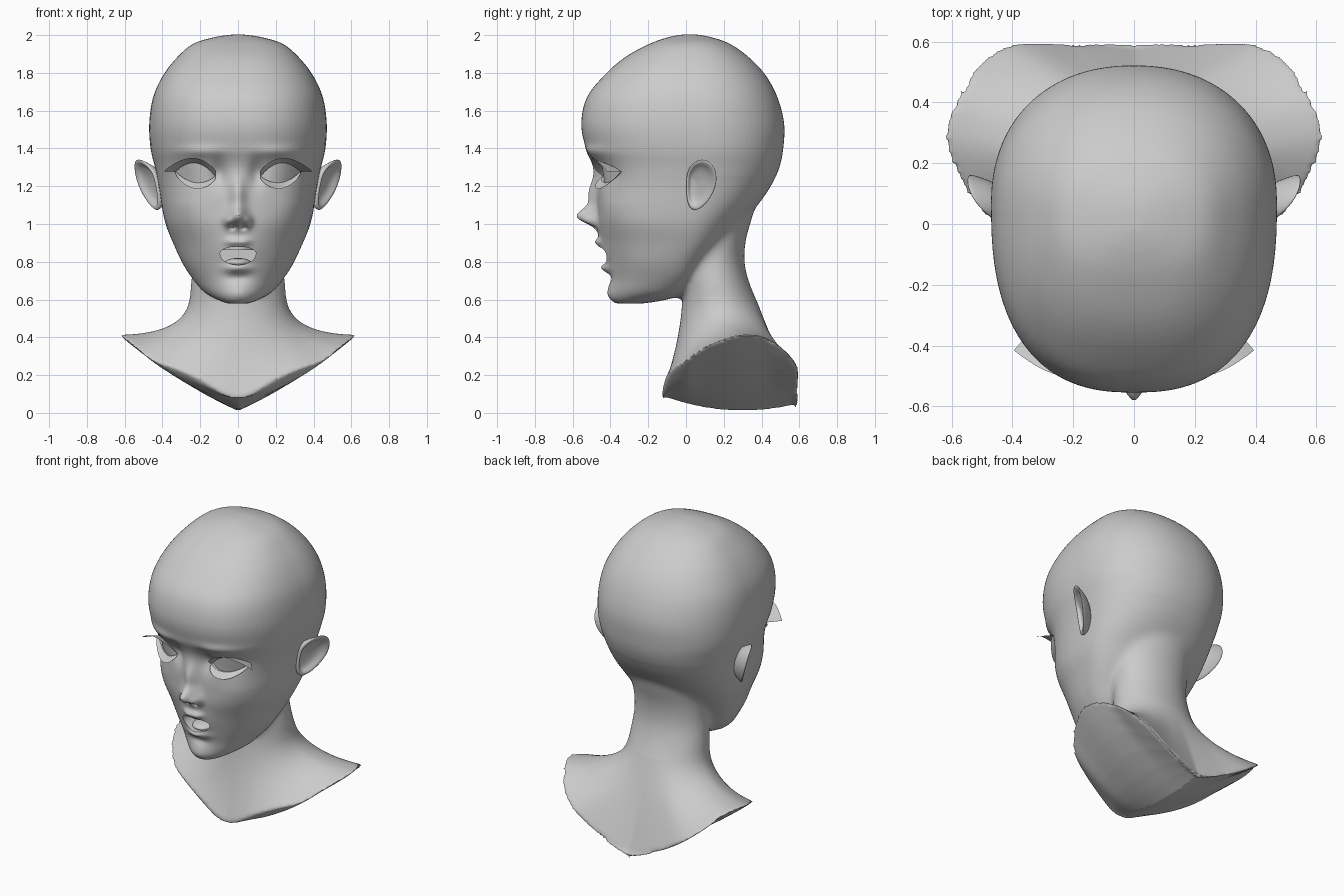
import bpy, bmesh, math
from mathutils import Vector
from mathutils.bvhtree import BVHTree

if "Cube" in bpy.data.objects:
    bpy.data.objects.remove(bpy.data.objects["Cube"])

clay = bpy.data.materials.new("clay grey")
clay.use_nodes = True
COLOUR = (0.6, 0.6, 0.6, 1)
clay.diffuse_color = COLOUR
clay.node_tree.nodes["Principled BSDF"].inputs["Base Color"].default_value = COLOUR


def make(name, bm):
    mesh = bpy.data.meshes.new(name)
    bm.to_mesh(mesh)
    bm.free()
    mesh.materials.append(clay)
    mesh.shade_smooth()
    obj = bpy.data.objects.new(name, mesh)
    bpy.context.collection.objects.link(obj)
    return obj


def loft(bm, rings, caps=True):
    loops = [[bm.verts.new(p) for p in ring] for ring in rings]
    for a, b in zip(loops, loops[1:]):
        for i in range(len(a)):
            j = (i + 1) % len(a)
            bm.faces.new((a[i], a[j], b[j], b[i]))
    if caps:
        bm.faces.new(loops[0])
        bm.faces.new(loops[-1])
    return loops


def grid(name, nu, nv, func):
    # Open sheet: u runs from -1 to 1, v from 0 to 1
    bm = bmesh.new()
    rows = [[bm.verts.new(func(2 * i / nu - 1, j / nv)) for i in range(nu + 1)]
            for j in range(nv + 1)]
    for a, b in zip(rows, rows[1:]):
        for i in range(nu):
            bm.faces.new((a[i], a[i + 1], b[i + 1], b[i]))
    return make(name, bm)


def catmull(rows, steps):
    out = []
    for i in range(len(rows) - 1):
        p = [rows[max(0, min(len(rows) - 1, i + k))] for k in (-1, 0, 1, 2)]
        for s in range(steps):
            t = s / steps
            out.append([b + 0.5 * t * (c - a + t * (2*a - 5*b + 4*c - d + t * (3*(b - c) + d - a)))
                        for a, b, c, d in zip(*p)])
    return out + [list(rows[-1])]


def evaluated(obj):
    deps = bpy.context.evaluated_depsgraph_get()
    bm = bmesh.new()
    bm.from_mesh(obj.evaluated_get(deps).to_mesh())
    bpy.data.objects.remove(obj)
    return bm


# Skull and jaw: height, front, widest point, back, half width
HEAD = [
    (.58, -.37, -.30, -.22, .06), (.60, -.395, -.25, -.10, .11), (.64, -.405, -.15, .02, .18),
    (.72, -.405, -.08, .08, .25), (.80, -.415, -.05, .13, .30), (.90, -.44, 0, .21, .345),
    (1.0, -.465, .02, .29, .385), (1.1, -.47, .05, .38, .405), (1.2, -.475, .07, .45, .42),
    (1.3, -.49, .08, .495, .44), (1.4, -.53, .08, .515, .463), (1.53, -.555, .06, .52, .47),
    (1.67, -.525, .05, .485, .45), (1.79, -.43, .04, .42, .395), (1.885, -.32, .04, .33, .32),
    (1.955, -.19, .03, .23, .235), (1.99, -.09, .03, .13, .12), (2.003, -.02, .03, .06, .03)]


def head_ring(row, n=72):
    z, front, mid, back, w = row
    power = 2 + 0.5 * max(0, min(1, (z - .7) / .4))
    ring = []
    for i in range(n):
        a = math.tau * i / n
        s, c = math.sin(a), math.cos(a)
        e = 2 / (power if c > 0 else 2.2)
        depth = mid - front if c > 0 else back - mid
        ring.append((math.copysign(abs(s) ** e, s) * w,
                     mid - math.copysign(abs(c) ** e, c) * depth, z))
    return ring


body = bmesh.new()
loft(body, [head_ring(r) for r in catmull(HEAD, 4)])

# Neck flaring into the cut shoulders
NECK = [(1.2, .02, .38, .2), (1.05, 0, .355, .24), (.92, -.01, .318, .24), (.8, -.02, .31, .24),
        (.7, -.02, .332, .25), (.62, -.02, .364, .255)]
RIM = [(0, -.125, .09), (.09, -.125, .12), (.2, -.11, .18), (.33, -.07, .235), (.46, 0, .28),
       (.55, .1, .35), (.62, .25, .405), (.61, .36, .412), (.57, .44, .39), (.515, .525, .33),
       (.4, .595, .24), (.2, .585, .14), (0, .58, .05)]
HALF = 48
rim = catmull(RIM, 4)
rim += [[-x, y, z] for x, y, z in rim[-2:0:-1]]


def neck_ring(row):
    z, front, back, w = row
    return [Vector((w * math.sin(math.pi * i / HALF),
                    (front + back) / 2 - (back - front) / 2 * math.cos(math.pi * i / HALF), z))
            for i in range(2 * HALF)]


rings = [neck_ring(r) for r in catmull(NECK, 4)]
collar = rings[-1]
for k in range(1, 15):
    t = k / 14
    ring = []
    for i, (p, q) in enumerate(zip(collar, rim)):
        bend = Vector((p.x * 1.04, p.y + .04 * (1 - math.cos(math.pi * i / HALF)), .42))
        ring.append(p * (1 - t) ** 2 + bend * 2 * t * (1 - t) + Vector(q) * t * t)
    rings.append(ring)
# Keel-shaped underside, closing onto a centre line
for s in (.85, .7, .5, .3, .15, .0):
    rings.append([(x * s, y, z * s + (.01 + .45 * (y - .3) ** 2) * (1 - s) - .12 * s * (1 - s))
                  for x, y, z in rim])
loops = loft(body, rings, caps=False)
body.faces.new(loops[0])
bmesh.ops.remove_doubles(body, verts=body.verts, dist=.0005)
bmesh.ops.recalc_face_normals(body, faces=body.faces)

# Fuse into one skin
skin = make("skin", body)
remesh = skin.modifiers.new("fuse", "REMESH")
remesh.mode = "VOXEL"
remesh.voxel_size = .01
soften = skin.modifiers.new("soften", "SMOOTH")
soften.factor, soften.iterations = .5, 8
bm = evaluated(skin)
joint = [v for v in bm.verts if .6 < v.co.z < 1.25 and v.co.y > -.12]
for _ in range(40):
    bmesh.ops.smooth_vert(bm, verts=joint, factor=.5, use_axis_x=True, use_axis_y=True, use_axis_z=True)

# Facial relief: x, z, spread x, spread z, height (mirrored when x is not 0)
RELIEF = [
    (0, 1.04, .045, .05, .10), (0, 1.15, .04, .09, .045), (.05, 1.015, .025, .03, .04),  # nose
    (.028, .985, .014, .012, -.035),                                                   # nostrils
    (.22, 1.27, .11, .065, -.02), (.1, 1.27, .04, .07, -.03), (.2, 1.385, .13, .03, .014),  # sockets, brows
    (0, .85, .11, .1, .025), (.03, .905, .035, .02, .022), (0, .765, .065, .022, .028),  # lips
    (0, .715, .06, .025, -.015), (0, .63, .07, .04, .012), (.28, 1.08, .09, .08, .01)]   # chin, cheeks
RELIEF += [(-x, *rest) for x, *rest in RELIEF if x]
for v in bm.verts:
    if v.co.y < -.2 and v.co.z < 1.6:
        x, z = v.co.x, v.co.z
        v.co.y -= sum(h * math.exp(-((x - cx) / sx) ** 2 - ((z - cz) / sz) ** 2)
                      for cx, cz, sx, sz, h in RELIEF)
tree = BVHTree.FromBMesh(bm)
skin = make("skin", bm)


def surface(x, z):
    hit = tree.ray_cast(Vector((x, -2, z)), Vector((0, 1, 0)))[0]
    return hit.y if hit else -.4


def lid(side, u, upper):
    # Point on the almond-shaped eyelid edge
    arch = (1 - u * u) * (.058 if upper else -.046)
    x, z = side * .225 + .105 * u, 1.265 + .012 * u * side + arch
    return Vector((x, surface(x, z), z))


# Eye and mouth openings
cut = bmesh.new()


def opening(outline, back):
    loft(cut, [[(x, -1, z) for x, z in outline], [(x, back(x, z), z) for x, z in outline]])


for side in (-1, 1):
    edge = [lid(side, i / 8 - 1, True) for i in range(17)]
    edge += [lid(side, 1 - i / 8, False) for i in range(1, 16)]
    opening([(p.x, p.z) for p in edge], lambda x, z: surface(x, z) + .05)
mouth = [(math.tau * i / 28) for i in range(28)]
opening([(.095 * math.cos(a), .845 + math.sin(a) * (.036 if math.sin(a) > 0 else .062)) for a in mouth],
        lambda x, z: -.27)
bmesh.ops.triangulate(cut, faces=cut.faces)
bmesh.ops.recalc_face_normals(cut, faces=cut.faces)
cutter = make("face_cutter", cut)
cutter.hide_render = True
carve = skin.modifiers.new("carve", "BOOLEAN")
carve.operation, carve.solver, carve.object = "DIFFERENCE", "EXACT", cutter
bm = evaluated(skin)
bpy.data.objects.remove(cutter)
head = make("head_and_shoulders", bm)
bpy.context.view_layer.objects.active = head
head.select_set(True)
bpy.ops.object.shade_smooth_by_angle(angle=math.radians(40))

# Eyeballs, lashes and ears
EAR = [(.45, .005, 1.28), (.5, .04, 1.335), (.545, .10, 1.35), (.555, .155, 1.31), (.54, .17, 1.22),
       (.495, .13, 1.13), (.445, .07, 1.07), (.42, .02, 1.07), (.42, 0, 1.14), (.435, 0, 1.22)]
for side, label in ((1, "left"), (-1, "right")):
    def eyeball(u, v):
        p = lid(side, u, False).lerp(lid(side, u, True), v * 1.1 - .05)
        return p + Vector((0, .022 - .016 * (1 - u * u), 0))

    def upper_lash(u, v):
        outer = (u * side + 1) / 2
        flare = Vector((side * .065 * outer ** 2, -.035 - .04 * outer, .03 - .03 * outer ** 3))
        return lid(side, u, True) + flare * v

    def lower_lash(u, v):
        reach = .4 + .6 * math.sqrt(max(0, 1 - u * u))
        return lid(side, u, False) + Vector((0, -.04, -.032)) * v * reach

    grid(label + "_eyeball", 20, 8, eyeball)
    grid(label + "_upper_lash", 20, 3, upper_lash)
    grid(label + "_lower_lash", 20, 3, lower_lash)

    ear = bmesh.new()
    centre = sum((Vector(p) for p in EAR), Vector()) / len(EAR)
    layers = []
    for size, push in ((.6, -.09), (.92, -.025), (1.04, 0), (.84, .002), (.7, -.025), (.3, -.035)):
        ring = [centre + (Vector(p) - centre) * size + Vector((push, 0, 0)) for p in EAR]
        layers.append([(side * p.x, p.y, p.z) for p in ring])
    loft(ear, layers)
    bmesh.ops.recalc_face_normals(ear, faces=ear.faces)
    make(label + "_ear", ear).modifiers.new("round", "SUBSURF").levels = 2

# Teeth and tongue
grid("upper_teeth", 16, 2, lambda u, v: (.085 * u, -.435 + .06 * u * u, .862 + .035 * v))
tongue = bmesh.new()
bmesh.ops.create_uvsphere(tongue, u_segments=24, v_segments=12, radius=1)
bmesh.ops.scale(tongue, verts=tongue.verts, vec=(.07, .09, .025))
bmesh.ops.translate(tongue, verts=tongue.verts, vec=(0, -.33, .795))
make("tongue", tongue)
